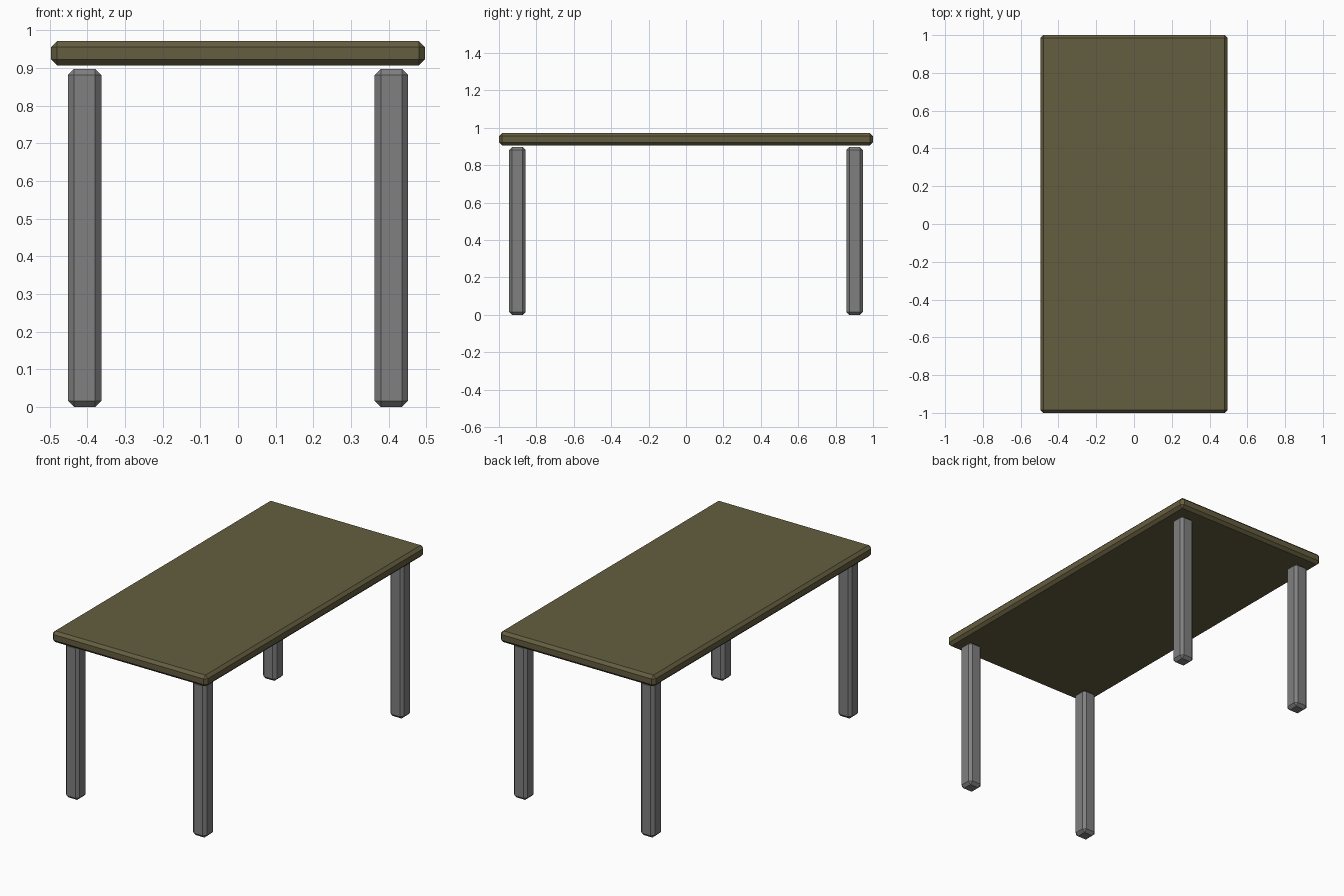
import bpy

if "Cube" in bpy.data.objects:
    bpy.data.objects.remove(bpy.data.objects["Cube"])

WOOD = bpy.data.materials.new("olive_brown_wood")
WOOD.diffuse_color = (0.127, 0.110, 0.050, 1)
WOOD.use_nodes = True
WOOD.node_tree.nodes["Principled BSDF"].inputs["Base Color"].default_value = WOOD.diffuse_color
METAL = bpy.data.materials.new("grey_leg")
METAL.diffuse_color = (0.215, 0.215, 0.215, 1)
METAL.use_nodes = True
METAL.node_tree.nodes["Principled BSDF"].inputs["Base Color"].default_value = METAL.diffuse_color


def chamfered_box(name, size, centre, mat, chamfer=0.016):
    """Box with a single flat chamfer on every edge."""
    bpy.ops.mesh.primitive_cube_add(size=1, location=centre)
    ob = bpy.context.object
    ob.name = name
    ob.scale = size
    bpy.ops.object.transform_apply(location=False, rotation=False, scale=True)
    ob.data.materials.append(mat)
    bevel = ob.modifiers.new("chamfer", 'BEVEL')
    bevel.width = chamfer
    bevel.segments = 1
    return ob


# Table top, floating just above the legs
chamfered_box("table_top", (0.992, 2.0, 0.065), (0, 0, 0.9395), WOOD)

# Four square legs near the corners
for side, x in (("left", -0.407), ("right", 0.407)):
    for end, y in (("front", -0.901), ("back", 0.901)):
        chamfered_box(f"{end}_{side}_leg", (0.088, 0.088, 0.898), (x, y, 0.449), METAL)
